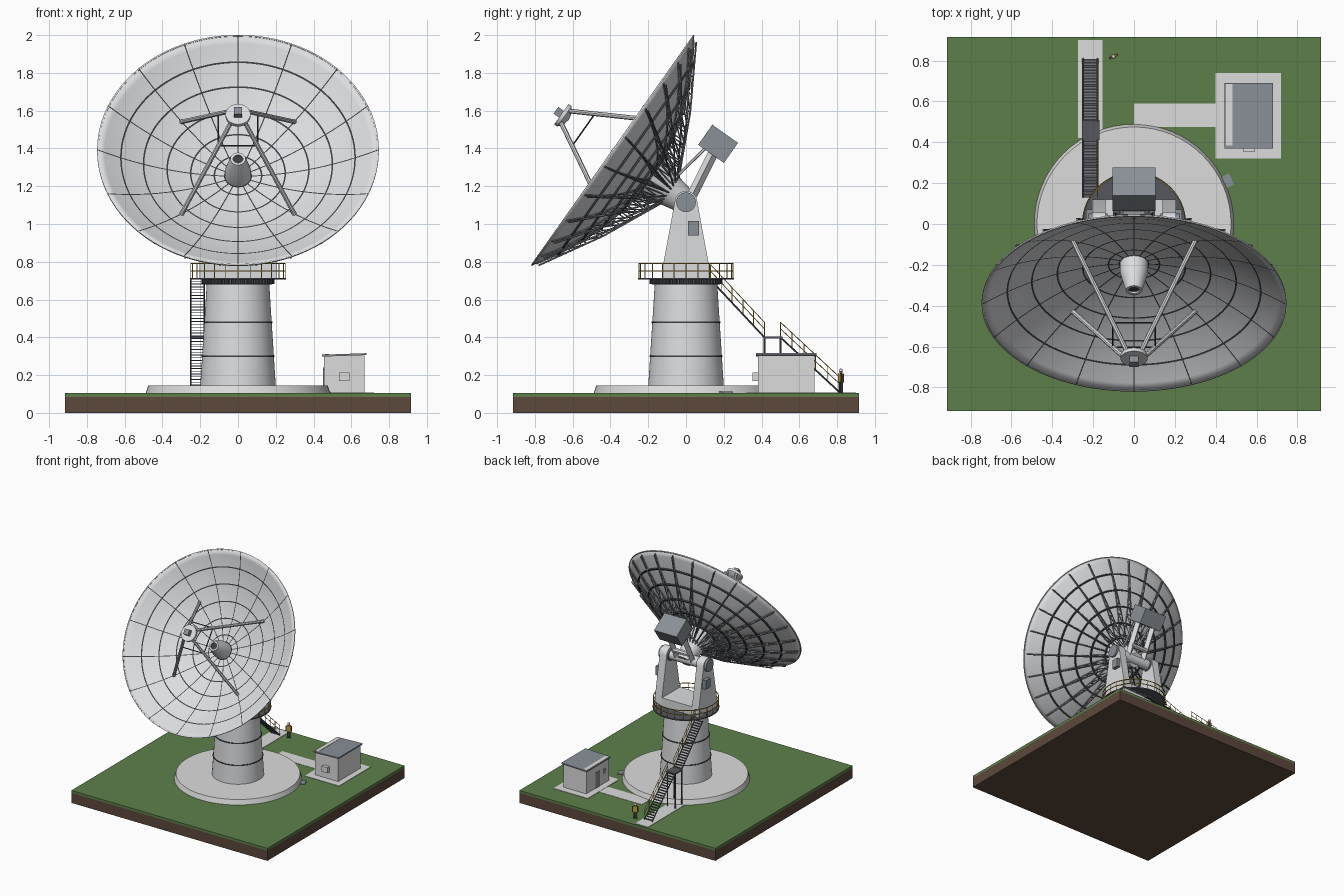
import bpy, bmesh, math
from math import sin, cos, pi, radians
from mathutils import Matrix, Vector

if "Cube" in bpy.data.objects:
    bpy.data.objects.remove(bpy.data.objects["Cube"])


def material(name, *rgb):
    m = bpy.data.materials.new(name)
    m.use_nodes = True
    m.diffuse_color = (*rgb, 1)
    m.node_tree.nodes["Principled BSDF"].inputs["Base Color"].default_value = (*rgb, 1)
    return m


WHITE = material("white paint", .71, .72, .74)
CONCRETE = material("concrete", .72, .72, .72)
STEEL = material("blue grey steel", .25, .28, .31)
RIB = material("rib grey", .19, .2, .22)
TRUSS = material("grating grey", .09, .095, .11)
DARK = material("dark steel", .045, .05, .055)
YELLOW = material("safety yellow", .6, .35, .03)
GRASS = material("grass", .112, .212, .07)
SOIL = material("soil", .11, .065, .045)
SKIN = material("skin", .5, .3, .2)

I = Matrix.Identity(4)
smooth = []


def finish(name, bm, mat, M=I, soft=False):
    bmesh.ops.recalc_face_normals(bm, faces=bm.faces)
    me = bpy.data.meshes.new(name)
    bm.to_mesh(me)
    bm.free()
    me.materials.append(mat)
    ob = bpy.data.objects.new(name, me)
    ob.matrix_world = M
    bpy.context.collection.objects.link(ob)
    if soft:
        smooth.append(ob)
    return ob


def add_box(bm, lo, hi, M=I):
    lo, hi = Vector(lo), Vector(hi)
    T = Matrix.Translation((lo + hi) / 2) @ Matrix.Diagonal((*(hi - lo), 1))
    bmesh.ops.create_cube(bm, size=1, matrix=M @ T)


def box(name, lo, hi, mat, M=I):
    bm = bmesh.new()
    add_box(bm, lo, hi)
    return finish(name, bm, mat, M)


def lathe(name, pts, mat, M=I, n=64, closed=False):
    bm = bmesh.new()
    vs = [bm.verts.new((r, 0, z)) for r, z in pts]
    es = [bm.edges.new(p) for p in zip(vs, vs[1:])]
    if closed:
        es.append(bm.edges.new((vs[-1], vs[0])))
    bmesh.ops.spin(bm, geom=vs + es, axis=(0, 0, 1), cent=(0, 0, 0), angle=2 * pi, steps=n)
    bmesh.ops.remove_doubles(bm, verts=bm.verts, dist=1e-5)
    return finish(name, bm, mat, M, True)


def hoop(name, r, z, t, mat, M=I, n=64):
    lathe(name, [(r - t, z - t), (r + t, z - t), (r + t, z + t), (r - t, z + t)], mat, M, n, True)


def bars(name, pairs, r, mat, M=I, sides=6):
    bm = bmesh.new()
    for a, b in pairs:
        a, b = Vector(a), Vector(b)
        T = Matrix.Translation((a + b) / 2) @ (b - a).to_track_quat('Z', 'Y').to_matrix().to_4x4()
        bmesh.ops.create_cone(bm, cap_ends=True, segments=sides, radius1=r, radius2=r,
                              depth=(b - a).length, matrix=T)
    return finish(name, bm, mat, M, sides > 4)


def chain(pts):
    return list(zip(pts, pts[1:]))


# Ground, paths and foundation
box("soil_block", (-.915, -.915, 0), (.915, .915, .085), SOIL)
box("grass_layer", (-.915, -.915, .085), (.915, .915, .105), GRASS)
box("stair_path", (-.275, .42, .1), (-.155, .9, .108), CONCRETE)
box("hut_path", (0, .475, .1), (.41, .59, .107), CONCRETE)
box("hut_pad", (.4, .32, .1), (.72, .74, .109), CONCRETE)
lathe("foundation", [(0, .1), (.49, .1), (.475, .145), (0, .145)], CONCRETE)
box("cable_hatch", (-.025, -.03, 0), (.025, .03, .012), STEEL,
    Matrix.Translation((.455, .21, .1)) @ Matrix.Rotation(radians(25), 4, 'Z'))

# Tower with seams, bearing ring and platform
lathe("tower", [(0, .14), (.2, .14), (.165, .69), (0, .69)], WHITE)
for z in (.3, .48):
    hoop("tower_seam", .2 - .035 * (z - .14) / .55, z, .004, DARK)
lathe("bearing_ring", [(0, .68), (.18, .68), (.18, .71), (0, .71)], DARK)
bm = bmesh.new()
for k in range(60):
    add_box(bm, (.178, -.005, .683), (.192, .005, .706), Matrix.Rotation(k * pi / 30, 4, 'Z'))
finish("bearing_teeth", bm, TRUSS)
lathe("platform", [(0, .705), (.255, .705), (.255, .715), (0, .715)], TRUSS)
for z in (.752, .79):
    hoop("platform_rail", .25, z, .0025, YELLOW)
ring = [(.25 * cos(k * pi / 12), .25 * sin(k * pi / 12)) for k in range(24)]
bars("platform_rail_posts", [((x, y, .71), (x, y, .79)) for x, y in ring], .0025, YELLOW)

# Yoke: base, two tapered arms, axle, caps and drive boxes
box("yoke_base", (-.2, -.12, .71), (.2, .12, .79), WHITE)
outline = [(-.12, .71), (.12, .71), (.12, .79)]
outline += [(.06 * cos(a), 1.115 + .06 * sin(a)) for a in [k * pi / 12 for k in range(13)]]
outline += [(-.12, .79)]
for s in (-1, 1):
    bm = bmesh.new()
    f = bm.faces.new([bm.verts.new((s * .14, y, z)) for y, z in outline])
    out = bmesh.ops.extrude_face_region(bm, geom=[f])
    bmesh.ops.translate(bm, vec=(s * .065, 0, 0),
                        verts=[v for v in out["geom"] if isinstance(v, bmesh.types.BMVert)])
    finish("yoke_arm", bm, WHITE, soft=True)
    bars("axle_cap", [((s * .13, 0, 1.115), (s * .222, 0, 1.115))], .052, STEEL, sides=32)
    xs = sorted((s * .2, s * .235))
    box("drive_box", (xs[0], .01, .94), (xs[1], .07, 1.015), STEEL)
bars("axle", [((-.15, 0, 1.115), (.15, 0, 1.115))], .042, WHITE, sides=32)

# Dish frame: origin at the vertex, local z along the dish axis
D = Matrix.Translation((0, -.19, 1.25)) @ Matrix.Rotation(radians(54.8), 4, 'X')
R = .744


def bowl(r):
    return r * r / 2.272


dish = lathe("dish", [(R * k / 20, bowl(R * k / 20)) for k in range(21)], WHITE, D, 96)
thick = dish.modifiers.new("thickness", 'SOLIDIFY')
thick.thickness, thick.offset = .006, 0
hoop("dish_rim", R - .002, bowl(R) - .002, .004, WHITE, D, 96)

# Panel seams on the dish and hoops behind it
RINGS = (.07, .125, .25, .375, .5, .62)
for r in RINGS:
    lathe("ring_seam", [(r + d, bowl(r + d) + .0045) for d in (-.004, .004)], DARK, D, 96)
    if r > .1:
        hoop("back_hoop", r, bowl(r) - .01, .006, DARK, D)
bm = bmesh.new()
for k in range(16):
    rot = Matrix.Rotation(k * pi / 8, 4, 'Z')
    rows = []
    for j in range(15):
        r = .07 + (R - .07) * j / 14
        rows.append([bm.verts.new(rot @ Vector((r, d, bowl(r) + .0045))) for d in (-.003, .003)])
    for a, b in chain(rows):
        bm.faces.new((a[0], b[0], b[1], a[1]))
finish("radial_seams", bm, DARK, D)


# Back trusses: upper chord, lower chord and zigzag webs
def lower(r):
    return -.13 + (r - .08) * .47 if r < .4 else .02 + (r - .4) * .58


chords, webs = [], []
for k in range(24):
    a = (k + .5) * pi / 12
    radii = [.08 + .65 * j / 8 for j in range(9)]
    top = [Vector((r * cos(a), r * sin(a), bowl(r) - .008)) for r in radii]
    low = [Vector((r * cos(a), r * sin(a), min(lower(r), bowl(r) - .014))) for r in radii]
    chords += chain(top) + chain(low)
    for j in range(7):
        webs += [(top[j], low[j]), (low[j], top[j + 1])]
bars("rib_chords", chords, .005, RIB, D, 5)
bars("rib_webs", webs, .0035, RIB, D, 4)
lathe("dish_hub", [(0, -.01), (.125, -.01), (.085, -.14), (.06, -.26), (0, -.26)], WHITE, D, 32)

# Feed cone, subreflector and its four legs
lathe("feed_cone", [(.07, 0), (.068, .06), (.04, .165), (.026, .165), (.026, .15)], WHITE, D, 32)
lathe("feed_opening", [(0, .155), (.026, .155)], DARK, D, 32)
lathe("subreflector", [(0, .525), (.04, .535), (.066, .555), (.066, .575), (0, .575)],
      WHITE, D, 32)
box("subreflector_drive", (-.022, -.022, .575), (.022, .022, .61), STEEL, D)
legs = {}
for sx in (-1, 1):
    for sy in (-1, 1):
        legs[sx, sy] = (Vector((sx * .3, sy * .3, bowl(.424))), Vector((sx * .035, sy * .035, .555)))
bars("feed_legs", legs.values(), .0125, WHITE, D, 8)
mid = {k: a.lerp(b, .74) for k, (a, b) in legs.items()}
bars("leg_braces", [(mid[-1, -1], mid[1, -1]), (mid[-1, -1], mid[-1, 1]),
                    (mid[1, -1], mid[1, 1]), (mid[-1, 1], mid[1, 1])], .004, DARK, D)

# Counterweight and its supports
box("counterweight", (-.105, .285, -.277), (.105, .415, -.11), STEEL, D)
for s in (-1, 1):
    bars("counterweight_arm", [((s * .075, .0, -.245), (s * .075, .3, -.2))], .027, WHITE, D, 4)
    bars("counterweight_strut", [((s * .06, .06, -.11), (s * .075, .3, -.153))], .008, WHITE, D)
bars("counterweight_tie", [((-.08, .1, -.24), (.08, .1, -.24))], .02, WHITE, D, 8)

# Stairs: two flights with a landing and one yellow handrail
X0, X1 = -.25, -.178
steps = bmesh.new()
strings, rails, posts = [], [], []
for (y0, z0), (y1, z1) in (((.13, .705), (.415, .4)), ((.5, .4), (.81, .112))):
    strings += [((x, y0, z0), (x, y1, z1)) for x in (X0, X1)]
    rails += [((X1, y0, z0 + h), (X1, y1, z1 + h)) for h in (.045, .08)]
    for j in range(20):
        t = (j + .5) / 20
        y, z = y0 + (y1 - y0) * t, z0 + (z1 - z0) * t
        add_box(steps, (X0, y - .0065, z - .002), (X1, y + .0065, z + .002))
    for j in range(6):
        y, z = y0 + (y1 - y0) * j / 5, z0 + (z1 - z0) * j / 5
        posts.append(((X1, y, z), (X1, y, z + .08)))
finish("stair_treads", steps, TRUSS)
bars("stair_stringers", strings, .0045, TRUSS, sides=4)
bars("stair_rails", rails + posts, .0022, YELLOW)
box("stair_landing", (-.255, .41, .394), (-.17, .51, .404), TRUSS)
bars("landing_legs", [((x, y, .105), (x, y, .4)) for x in (X0, X1) for y in (.415, .5)], .005, TRUSS)

# Equipment hut
box("hut_walls", (.455, .38, .105), (.67, .68, .305), CONCRETE)
tilt = Matrix.Translation((.562, .53, .307)) @ Matrix.Rotation(radians(-2), 4, 'Y')
box("hut_roof", (-.118, -.16, -.005), (.118, .16, .005), STEEL, tilt)
box("roof_strip", (-.112, -.145, .004), (-.08, .155, .007), CONCRETE, tilt)
box("air_conditioner", (.535, .352, .168), (.59, .382, .215), CONCRETE)
box("hut_door", (.451, .5, .11), (.456, .56, .24), STEEL)
box("hut_window", (.451, .42, .19), (.456, .46, .23), STEEL)

# Worker
P = Matrix.Translation((-.1, .82, .105)) @ Matrix.Rotation(radians(25), 4, 'Z')
for s in (-.008, .008):
    box("worker_leg", (s - .006, -.007, 0), (s + .006, .007, .06), DARK, P)
    box("worker_arm", (s * 2.4 - .004, -.006, .055), (s * 2.4 + .004, .006, .1), DARK, P)
box("worker_vest", (-.015, -.009, .058), (.015, .009, .104), YELLOW, P)
lathe("worker_head", [(0, .102), (.008, .106), (.009, .118), (0, .122)], SKIN, P, 10)
lathe("worker_helmet", [(0, .117), (.011, .117), (.008, .127), (0, .13)], WHITE, P, 10)

# Smooth shading on the round parts
bpy.ops.object.select_all(action='DESELECT')
for ob in smooth:
    ob.select_set(True)
bpy.context.view_layer.objects.active = smooth[0]
bpy.ops.object.shade_smooth_by_angle(angle=radians(35))
